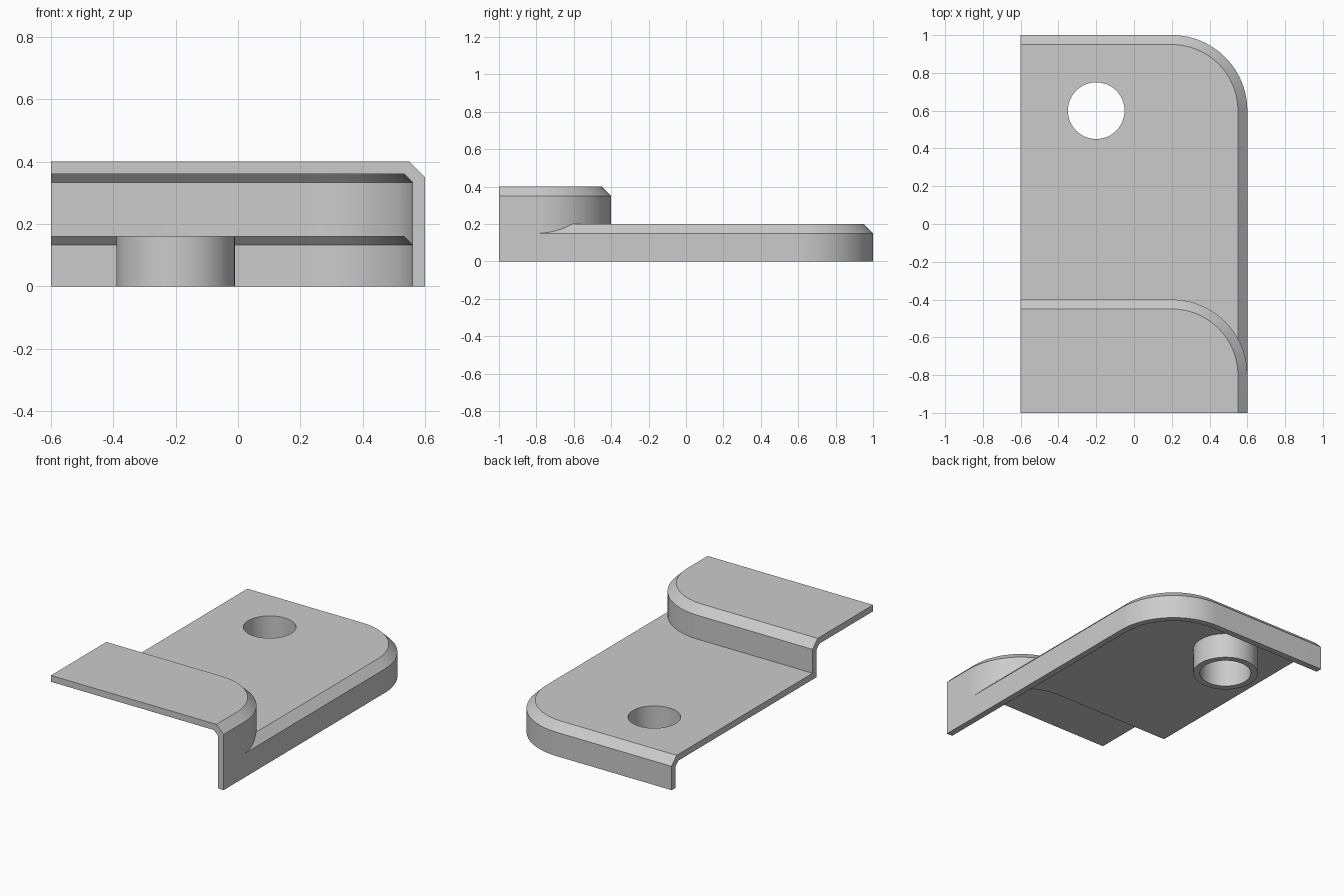
import bpy, bmesh
from math import sin, cos, pi

cube = bpy.data.objects.get("Cube")
if cube:
    bpy.data.objects.remove(cube, do_unlink=True)

WALL = 0.04
CHAMFER = 0.05
INNER_CHAMFER = CHAMFER - WALL * (2 - 2 ** 0.5)
CORNER = 0.4
STEPS = 32


def finish(name, bm):
    bmesh.ops.recalc_face_normals(bm, faces=bm.faces)
    mesh = bpy.data.meshes.new(name)
    bm.to_mesh(mesh)
    bm.free()
    obj = bpy.data.objects.new(name, mesh)
    bpy.context.collection.objects.link(obj)
    return obj


def slab(name, back, top, chamfer, inset=0, overrun=0):
    """Slab with one rounded corner, chamfered along its right and back edges."""
    bm = bmesh.new()
    x0, y0 = -0.6 - overrun, -1 - overrun
    rings = []
    for z, shrink in ((-overrun, 0), (top - inset - chamfer, 0), (top - inset, chamfer)):
        r = CORNER - inset - shrink
        pts = [(x0, y0), (0.2 + r, y0)]
        for i in range(STEPS + 1):
            a = pi / 2 * i / STEPS
            pts.append((0.2 + r * cos(a), back - CORNER + r * sin(a)))
        pts.append((x0, back - CORNER + r))
        rings.append([bm.verts.new((x, y, z)) for x, y in pts])
    n = len(rings[0])
    for low, high in zip(rings, rings[1:]):
        for i in range(n):
            j = (i + 1) % n
            # the straight left and front corners do not move inward
            bm.faces.new((low[i], low[j], high[j], high[i]))
    bm.faces.new(rings[0][::-1])
    bm.faces.new(rings[-1])
    return finish(name, bm)


def post(name, radius):
    """Upright round cutter on the hole axis."""
    bm = bmesh.new()
    bmesh.ops.create_cone(bm, cap_ends=True, segments=64, radius1=radius, radius2=radius, depth=1)
    bmesh.ops.translate(bm, verts=bm.verts, vec=(-0.2, 0.6, 0.1))
    return finish(name, bm)


def combine(target, tool, operation):
    """Apply a boolean and discard the tool."""
    mod = target.modifiers.new(operation.lower(), 'BOOLEAN')
    mod.operation = operation
    mod.solver = 'EXACT'
    mod.object = tool
    bpy.context.view_layer.objects.active = target
    bpy.ops.object.modifier_apply(modifier=mod.name)
    bpy.data.objects.remove(tool, do_unlink=True)


# Outer form: long low plate plus raised step at the front
body = slab("stepped_cover", 1, 0.2, CHAMFER)
combine(body, slab("raised_step", -0.4, 0.4, CHAMFER), 'UNION')

# Cavity, open below, in front and on one side, leaving a round boss
cavity = slab("cavity", 1, 0.2, INNER_CHAMFER, WALL, 0.1)
combine(cavity, slab("step_cavity", -0.4, 0.4, INNER_CHAMFER, WALL, 0.1), 'UNION')
combine(cavity, post("boss_core", 0.19), 'DIFFERENCE')
combine(body, cavity, 'DIFFERENCE')

# Hole through plate and boss
combine(body, post("drill", 0.15), 'DIFFERENCE')

# Colour and shading
grey = bpy.data.materials.new("light_grey")
grey.use_nodes = True
colour = (0.6, 0.6, 0.6, 1)
grey.diffuse_color = colour
grey.node_tree.nodes["Principled BSDF"].inputs["Base Color"].default_value = colour
body.data.materials.clear()
body.data.materials.append(grey)
bpy.ops.object.select_all(action='DESELECT')
body.select_set(True)
bpy.context.view_layer.objects.active = body
bpy.ops.object.shade_smooth_by_angle()
